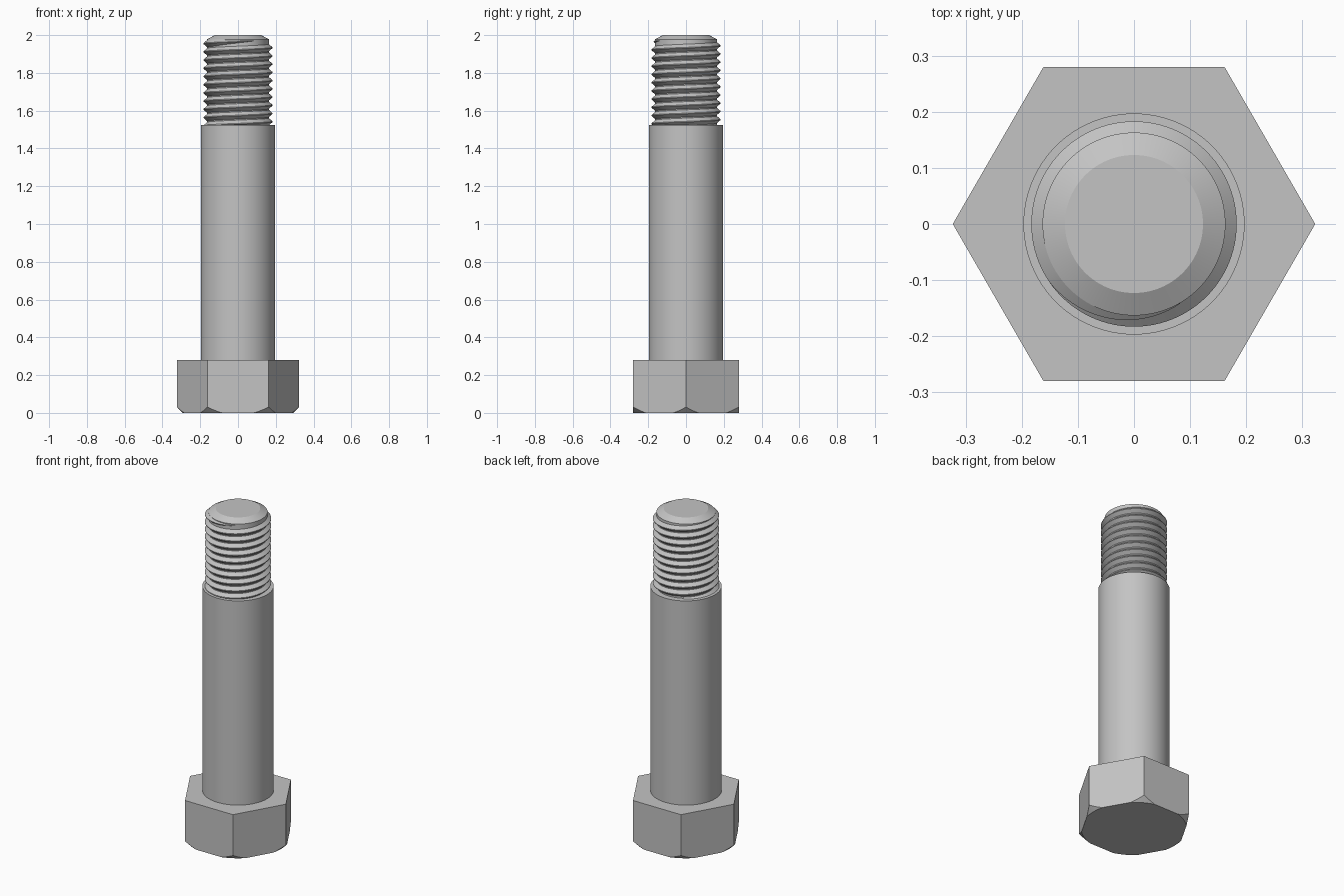
import bpy, bmesh, math

cube = bpy.data.objects.get("Cube")
if cube:
    bpy.data.objects.remove(cube, do_unlink=True)

steel = bpy.data.materials.new("steel grey")
steel.use_nodes = True
GREY = (0.55, 0.55, 0.55, 1)
steel.diffuse_color = GREY
steel.node_tree.nodes["Principled BSDF"].inputs["Base Color"].default_value = GREY

SEGMENTS = 96
CORE, CREST, PITCH = 0.163, 0.183, 0.0435


def finish(name, bm, smooth=True):
    bmesh.ops.recalc_face_normals(bm, faces=bm.faces)
    mesh = bpy.data.meshes.new(name)
    bm.to_mesh(mesh)
    bm.free()
    obj = bpy.data.objects.new(name, mesh)
    bpy.context.collection.objects.link(obj)
    mesh.materials.append(steel)
    if smooth:
        bpy.ops.object.select_all(action='DESELECT')
        obj.select_set(True)
        bpy.context.view_layer.objects.active = obj
        bpy.ops.object.shade_smooth_by_angle(angle=math.radians(20))
    return obj


def lathe(name, profile, sides=SEGMENTS, smooth=True):
    """Closed solid from (radius, height) rings, capped at both ends."""
    bm = bmesh.new()
    rings = [[bm.verts.new((r * math.cos(math.tau * i / sides),
                            r * math.sin(math.tau * i / sides), z))
              for i in range(sides)] for r, z in profile]
    for low, high in zip(rings, rings[1:]):
        for i in range(sides):
            j = (i + 1) % sides
            bm.faces.new((low[i], low[j], high[j], high[i]))
    bm.faces.new(rings[0])
    bm.faces.new(rings[-1])
    return finish(name, bm, smooth)


# Hexagonal head, its lower corners trimmed by a cone
head = lathe("hex_head", [(0.323, 0), (0.323, 0.28)], sides=6, smooth=False)
trim = lathe("head_chamfer_cutter", [(0.292, 0), (0.352, 0.06), (0.352, 0.4)])
trim.hide_render = True
trim.hide_viewport = True
cut = head.modifiers.new("corner chamfer", 'BOOLEAN')
cut.operation = 'INTERSECT'
cut.solver = 'EXACT'
cut.object = trim
trim.hide_viewport = False
bpy.context.view_layer.objects.active = head
bpy.ops.object.modifier_apply(modifier=cut.name)
bpy.data.objects.remove(trim, do_unlink=True)

# Smooth shank and the thinner threaded core with a chamfered tip
lathe("shank", [(0.197, 0.28), (0.197, 1.525)])
lathe("threaded_core", [(CORE, 1.525), (CORE, 1.978), (0.123, 2)])

# Right-handed ridge wound on the core, fading out near the tip
bm = bmesh.new()
end = math.radians(300)
steps = int(10.5 * SEGMENTS)
sections = []
for k in range(steps + 1):
    turn = end - math.tau * k / SEGMENTS
    z = 1.955 + PITCH * (turn - math.pi) / math.tau
    fade = min(1, 0.05 + k / (SEGMENTS * 0.25))
    tip = CORE + (CREST - CORE) * fade
    half = 0.019 * fade
    section = [(CORE - 0.003, -half), (CORE, -half), (tip, -0.002 * fade),
               (tip, 0.002 * fade), (CORE, half), (CORE - 0.003, half)]
    sections.append([bm.verts.new((r * math.cos(turn), r * math.sin(turn), z + dz))
                     for r, dz in section])
for a, b in zip(sections, sections[1:]):
    for i in range(len(a)):
        j = (i + 1) % len(a)
        bm.faces.new((a[i], a[j], b[j], b[i]))
bm.faces.new(sections[0])
bm.faces.new(sections[-1])
finish("thread_ridge", bm)
